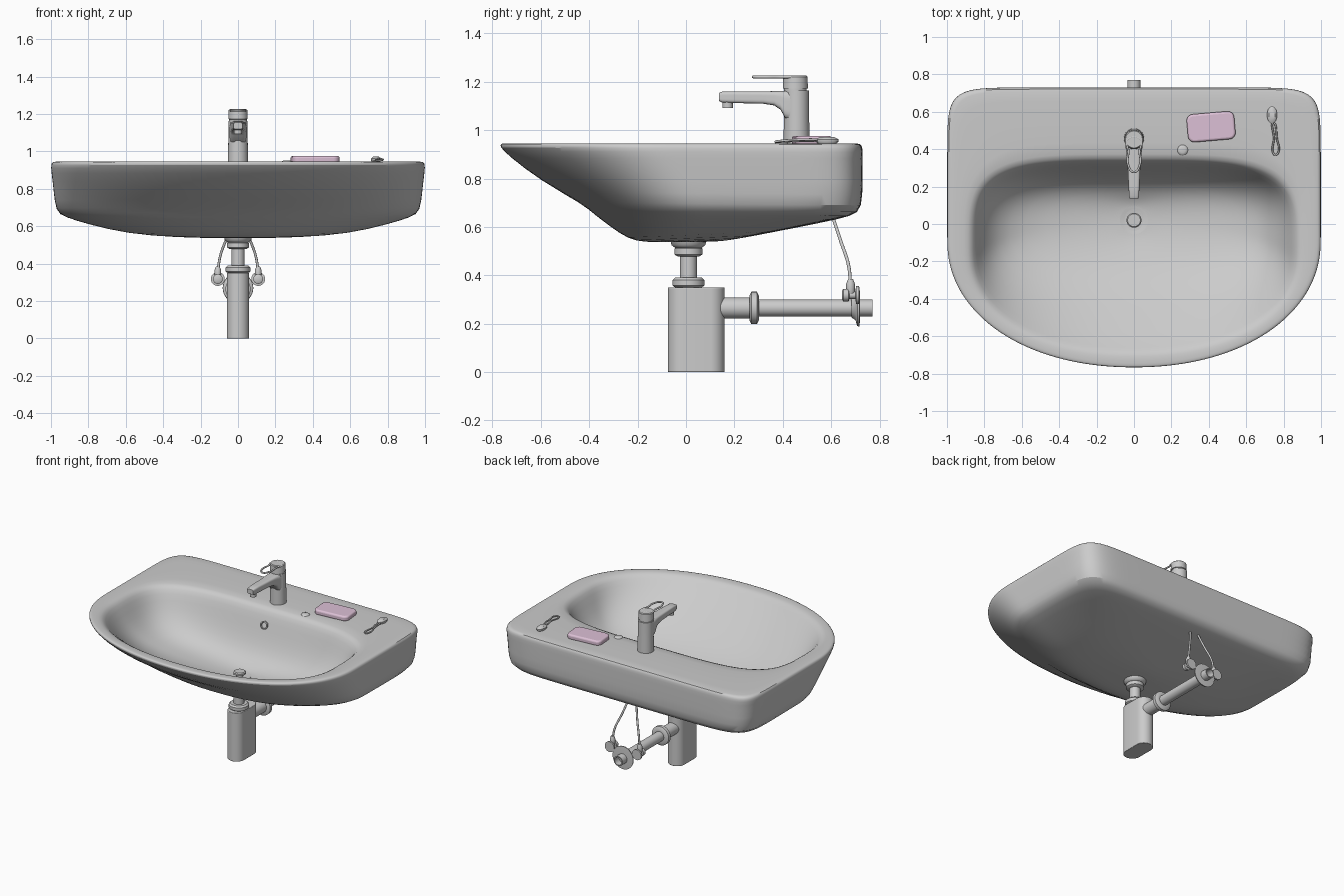
import bpy, bmesh, math
from mathutils import Vector, Matrix

if "Cube" in bpy.data.objects:
    bpy.data.objects.remove(bpy.data.objects["Cube"])


def material(name, rgb):
    m = bpy.data.materials.new(name)
    m.diffuse_color = (*rgb, 1)
    m.use_nodes = True
    m.node_tree.nodes["Principled BSDF"].inputs["Base Color"].default_value = m.diffuse_color
    return m


GREY = material("light_grey", (0.6, 0.6, 0.6))
PINK = material("soap_pink", (0.72, 0.53, 0.67))


def finish(ob, mat=GREY, angle=40, bevel=0, subsurf=0):
    """Material, optional modifiers and smooth shading."""
    ob.data.materials.append(mat)
    bpy.ops.object.select_all(action='DESELECT')
    ob.select_set(True)
    bpy.context.view_layer.objects.active = ob
    if bevel:
        b = ob.modifiers.new("bevel", 'BEVEL')
        b.width, b.segments = bevel, 4
        b.limit_method, b.angle_limit = 'ANGLE', math.radians(35)
    if subsurf:
        s = ob.modifiers.new("subsurf", 'SUBSURF')
        s.levels = s.render_levels = subsurf
    bpy.ops.object.shade_smooth_by_angle(angle=math.radians(angle))
    return ob


def loft(name, rings, **kw):
    """Skin equal-length point rings and cap both ends."""
    bm = bmesh.new()
    vs = [[bm.verts.new(p) for p in r] for r in rings]
    n = len(vs[0])
    for a, b in zip(vs, vs[1:]):
        for i in range(n):
            j = (i + 1) % n
            bm.faces.new((a[i], a[j], b[j], b[i]))
    bm.faces.new(vs[0][::-1])
    bm.faces.new(vs[-1])
    bmesh.ops.recalc_face_normals(bm, faces=bm.faces)
    me = bpy.data.meshes.new(name)
    bm.to_mesh(me)
    bm.free()
    ob = bpy.data.objects.new(name, me)
    bpy.context.collection.objects.link(ob)
    return finish(ob, **kw)


def lathe(name, prof, loc=(0, 0, 0), axis=(0, 0, 1), n=40, **kw):
    """Turn (radius, height) points about an axis through loc."""
    q = Vector((0, 0, 1)).rotation_difference(Vector(axis))
    rings = [[Vector(loc) + q @ Vector((r * math.cos(k * math.tau / n),
              r * math.sin(k * math.tau / n), h)) for k in range(n)] for r, h in prof]
    return loft(name, rings, **kw)


def tube(name, pts, r, closed=False):
    """Smooth round tube through the points."""
    cu = bpy.data.curves.new(name, 'CURVE')
    cu.dimensions, cu.bevel_depth, cu.bevel_resolution = '3D', r, 3
    cu.use_fill_caps = True
    sp = cu.splines.new('BEZIER')
    sp.bezier_points.add(len(pts) - 1)
    sp.use_cyclic_u = closed
    for bp, p in zip(sp.bezier_points, pts):
        bp.co = p
        bp.handle_left_type = bp.handle_right_type = 'AUTO'
    ob = bpy.data.objects.new(name, cu)
    bpy.context.collection.objects.link(ob)
    bpy.ops.object.select_all(action='DESELECT')
    ob.select_set(True)
    bpy.context.view_layer.objects.active = ob
    bpy.ops.object.convert(target='MESH')
    return finish(bpy.context.object)


def basin_ring(a, yf, yb, yc, nf, nb, zf, zb, count=144):
    """Outline with rounder front half and squarer back half, sampled by angle."""
    out = []
    for k in range(count):
        t = k * math.tau / count
        c, s = math.cos(t), math.sin(t)
        b, n = (yb - yc, nb) if s > 0 else (yc - yf, nf)
        r = (abs(c / a) ** n + abs(s / b) ** n) ** (-1 / n)
        y = yc + r * s
        out.append((r * c, y, zf + (zb - zf) * (y - yf) / (yb - yf)))
    return out


# Basin: underside, outer wall, flat deck, bowl
outer = [(.12, -.10, .12, .01, 2, 2, .537, .537),
         (.35, -.17, .20, .02, 2.2, 2.2, .537, .548),
         (.60, -.24, .36, .04, 2.2, 3, .55, .578),
         (.79, -.31, .56, .07, 2.2, 4, .60, .618),
         (.93, -.38, .69, .08, 2.2, 8, .652, .645),
         (.975, -.42, .728, .06, 2.2, 12, .69, .675),
         (.985, -.60, .73, 0, 2.1, 13, .79, .79),
         (.998, -.735, .73, -.08, 2.1, 13, .895, .895),
         (1.0, -.77, .73, -.1, 2.1, 13, .932, .925),
         (.992, -.765, .722, -.1, 2.1, 13, .944, .944),
         (.97, -.75, .705, -.1, 2.1, 12, .946, .946)]
bowl = [(.905, -.705, .385, -.15, 2.2, 4, .945, .945),
        (.87, -.68, .35, -.15, 2.2, 4, .936, .936),
        (.845, -.645, .325, -.15, 2.2, 4, .90, .90),
        (.80, -.51, .29, -.12, 2.3, 4, .80, .80),
        (.73, -.38, .25, -.08, 2.3, 3.5, .705, .705),
        (.60, -.25, .20, -.03, 2.2, 3, .63, .63),
        (.35, -.12, .13, .01, 2, 2.4, .59, .59),
        (.075, -.055, .095, .02, 2, 2, .572, .572)]
loft("basin", [basin_ring(*p) for p in outer + bowl], angle=60, subsurf=1)

# Drain flange, stopper and overflow ring
lathe("drain_flange", [(.075, .56), (.075, .578), (.05, .574), (.05, .57)], (0, .02, 0))
lathe("drain_stopper", [(.02, .56), (.02, .592), (.04, .594), (.04, .606), (.034, .612)], (0, .02, 0))
lathe("overflow_ring", [(.028, 0), (.028, .022), (.021, .024), (.019, .008)],
      (0, .312, .83), (0, -1, .3))

# Tap body, cap and aerator
lathe("tap_body", [(.054, .93), (.054, .955), (.052, 1.05), (.052, 1.163)], (0, .457, 0))
lathe("tap_cap", [(.047, 1.16), (.047, 1.172), (.052, 1.173), (.05, 1.22), (.045, 1.225)], (0, .452, 0))
lathe("tap_aerator", [(.022, 1.092), (.022, 1.13)], (0, .172, 0))

# Tap spout: rounded cross-sections from the body to the tip
def spout_section(y, hw, z0, z1, n=32):
    zc, hz = (z0 + z1) / 2, (z1 - z0) / 2
    pts = []
    for k in range(n):
        c, s = math.cos(k * math.tau / n), math.sin(k * math.tau / n)
        r = (abs(c) ** 5 + abs(s) ** 5) ** (-1 / 5)
        pts.append((hw * r * c, y, zc + hz * r * s))
    return pts


loft("tap_spout", [spout_section(*s) for s in (
    (.46, .045, 1.03, 1.162), (.41, .045, 1.05, 1.162), (.39, .042, 1.085, 1.162),
    (.365, .039, 1.102, 1.161), (.32, .035, 1.109, 1.16), (.2, .029, 1.112, 1.16),
    (.15, .027, 1.114, 1.159), (.137, .024, 1.12, 1.154))])

# Tap lever: flat loop handle
tube("tap_lever", [(0, .278, 1.22), (.032, .32, 1.22), (.03, .39, 1.22), (.035, .45, 1.22),
                   (-.035, .45, 1.22), (-.03, .39, 1.22), (-.032, .32, 1.22)], .006, True)

# Bottle trap with a stadium section
def stadium(z, n=48):
    pts = []
    for k in range(n):
        t = (k + .5) * math.tau / n
        pts.append((.06 * math.cos(t), .0425 + math.copysign(.0575, math.sin(t)) + .06 * math.sin(t), z))
    return pts


loft("trap_bottle", [stadium(0), stadium(.35)], bevel=.004)

# Tailpipe and nuts below the basin
lathe("tailpipe", [(.035, .34), (.035, .53)], (0, .01, 0))
lathe("lower_nut", [(.055, .35), (.066, .358), (.066, .38), (.055, .39), (.036, .39)], (0, .01, 0))
lathe("upper_nut", [(.045, .478), (.058, .486), (.058, .51), (.05, .518)], (0, .01, 0))
lathe("basin_flange", [(.05, .51), (.07, .525), (.075, .545)], (0, .01, 0))

# Waste pipe to the wall
lathe("waste_pipe", [(.028, .70), (.035, .15), (.035, .77), (.028, .77), (.028, .72)][1:],
      (0, 0, .265), (0, 1, 0))
lathe("waste_socket", [(.043, .14), (.043, .27)], (0, 0, .265), (0, 1, 0))
lathe("waste_nut", [(.05, .262), (.067, .27), (.067, .293), (.05, .302), (.036, .302)],
      (0, 0, .265), (0, 1, 0))
lathe("wall_flange", [(.045, .685), (.055, .70), (.08, .708), (.082, .717), (.04, .72)],
      (0, 0, .27), (0, 1, 0))

# Supply hoses and stop valves, mirrored
for side, s in (("left", -1), ("right", 1)):
    tube(side + "_hose", [(s * .025, .60, .66), (s * .06, .64, .54), (s * .095, .672, .44),
                          (s * .108, .68, .36)], .007)
    x = s * .108
    lathe(side + "_hose_nut", [(.01, .385), (.018, .365), (.018, .335), (.014, .32)], (x, .68, 0))
    lathe(side + "_valve", [(.018, .645), (.026, .65), (.026, .672), (.015, .675), (.015, .70),
                            (.037, .703), (.037, .715)], (x, 0, .318), (0, 1, 0))

# Soap bar
bpy.ops.mesh.primitive_cube_add(size=1)
soap = bpy.context.object
soap.name = "soap"
soap.data.transform(Matrix.Translation((.412, .52, .957)) @ Matrix.Rotation(math.radians(5), 4, 'Z')
                    @ Matrix.Diagonal((.255, .15, .038, 1)))
bm = bmesh.new()
bm.from_mesh(soap.data)
upright = [e for e in bm.edges if abs(e.verts[0].co.z - e.verts[1].co.z) > .02]
bmesh.ops.bevel(bm, geom=upright, offset=.035, segments=6, affect='EDGES', profile=.5)
bm.to_mesh(soap.data)
bm.free()
finish(soap, mat=PINK, bevel=.012)

# Little brush lying on the deck, and a soap bubble
tube("brush_handle", [(.755, .37, .952), (.77, .38, .954), (.764, .46, .96), (.75, .54, .96),
                      (.742, .54, .958), (.748, .46, .956), (.744, .38, .952)], .005, True)
loft("brush_head", [[(.738 + .027 * f * math.cos(k * math.tau / 24),
                      .583 + .047 * f * math.sin(k * math.tau / 24), z) for k in range(24)]
                    for f, z in ((.8, .944), (1, .952), (1, .962), (.6, .972))])
lathe("soap_bubble", [(.028, .944), (.024, .949), (.014, .952)], (.26, .395, 0))
